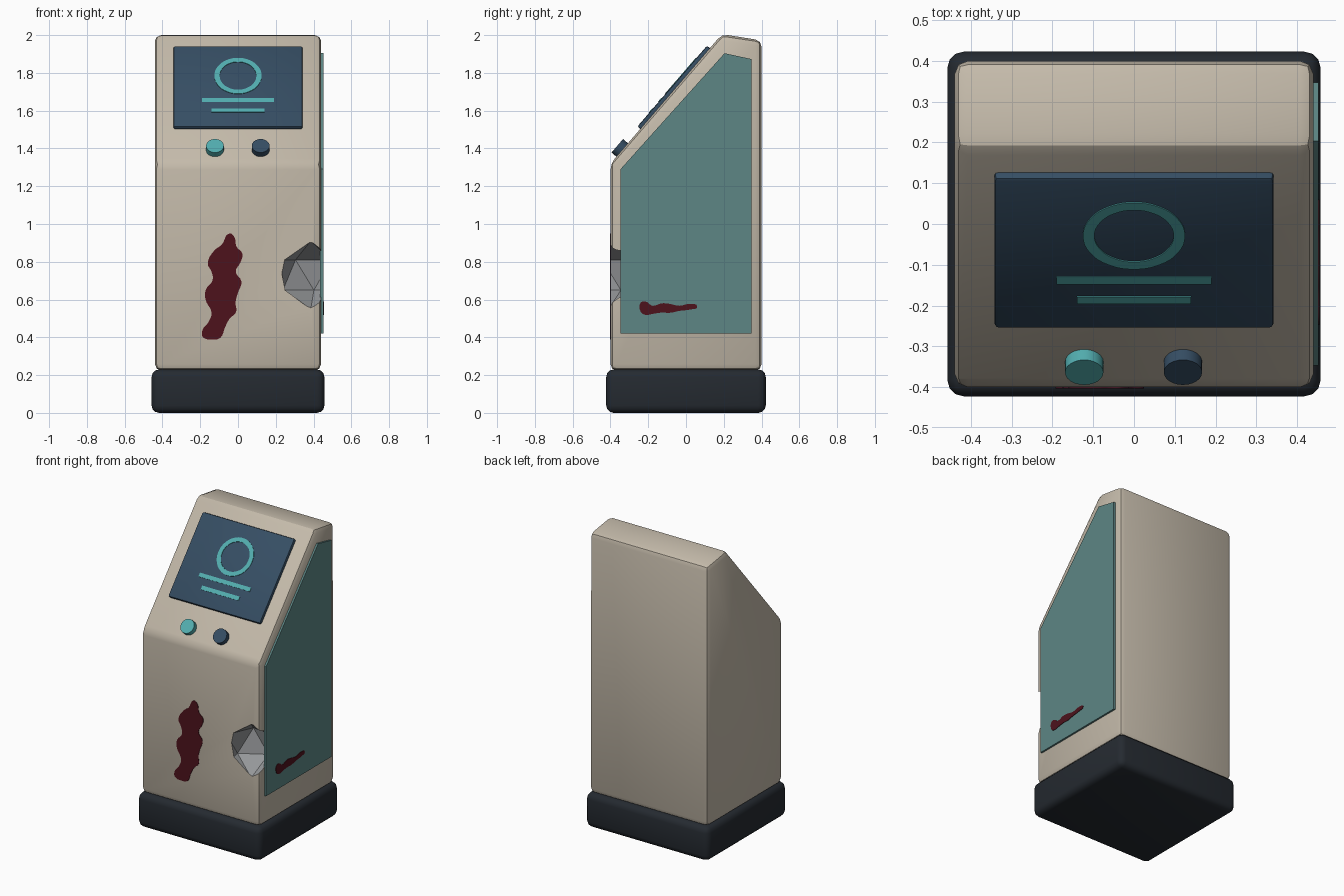
import bpy, bmesh
from math import atan2, cos, sin, pi, radians
from mathutils import Matrix, Vector

if "Cube" in bpy.data.objects:
    bpy.data.objects.remove(bpy.data.objects["Cube"])


def mat(name, *rgb):
    m = bpy.data.materials.new(name)
    m.diffuse_color = (*rgb, 1)
    m.use_nodes = True
    m.node_tree.nodes["Principled BSDF"].inputs["Base Color"].default_value = m.diffuse_color
    return m


TAN = mat("tan", .55, .49, .40)
BLACK = mat("charcoal", .018, .023, .030)
NAVY = mat("navy", .036, .075, .125)
CYAN = mat("cyan", .085, .42, .43)
TEAL = mat("teal", .11, .24, .235)
RED = mat("dark_red", .075, .006, .012)
GREY = mat("grey", .30, .31, .32)

# Frame of the sloping face: x right, y up the slope, z outwards
TILT = atan2(.685, .59)
SLOPE = Matrix.Translation((0, -.40, 1.32)) @ Matrix.Rotation(TILT, 4, 'X')
FRONT = Matrix.Rotation(pi / 2, 4, 'X')
RIGHT = Matrix.Rotation(pi / 2, 4, 'Z') @ FRONT


def finish(name, bm, material, bevel=0, segments=2):
    if bevel:
        bmesh.ops.bevel(bm, geom=bm.edges[:], offset=bevel, segments=segments,
                        profile=.5, affect='EDGES', clamp_overlap=True)
    bmesh.ops.recalc_face_normals(bm, faces=bm.faces[:])
    me = bpy.data.meshes.new(name)
    bm.to_mesh(me)
    bm.free()
    ob = bpy.data.objects.new(name, me)
    bpy.context.collection.objects.link(ob)
    me.materials.append(material)
    return ob


def activate(ob):
    bpy.ops.object.select_all(action='DESELECT')
    ob.select_set(True)
    bpy.context.view_layer.objects.active = ob


def smooth(ob, angle=30):
    activate(ob)
    bpy.ops.object.shade_smooth_by_angle(angle=radians(angle))
    return ob


def box(name, size, centre, material, frame=Matrix(), bevel=0, segments=2):
    bm = bmesh.new()
    bmesh.ops.create_cube(bm, size=1)
    bmesh.ops.scale(bm, vec=size, verts=bm.verts)
    bmesh.ops.translate(bm, vec=centre, verts=bm.verts)
    bmesh.ops.transform(bm, matrix=frame, verts=bm.verts)
    return smooth(finish(name, bm, material, bevel, segments))


def side_prism(name, profile, x0, x1, material, bevel=0):
    """Extrude a (y, z) profile from x0 to x1."""
    bm = bmesh.new()
    face = bm.faces.new([bm.verts.new((x0, y, z)) for y, z in profile])
    new = bmesh.ops.extrude_face_region(bm, geom=[face])['geom']
    bmesh.ops.translate(bm, vec=(x1 - x0, 0, 0),
                        verts=[v for v in new if isinstance(v, bmesh.types.BMVert)])
    return smooth(finish(name, bm, material, bevel))


def flat_shape(name, loops, frame, material):
    """Thin filled shape bounded by smooth closed outlines."""
    cu = bpy.data.curves.new(name, 'CURVE')
    cu.dimensions, cu.fill_mode = '2D', 'BOTH'
    cu.resolution_u, cu.extrude = 4, .002
    for pts in loops:
        sp = cu.splines.new('BEZIER')
        sp.bezier_points.add(len(pts) - 1)
        for bp, (x, y) in zip(sp.bezier_points, pts):
            bp.co = (x, y, 0)
            bp.handle_left_type = bp.handle_right_type = 'AUTO'
        sp.use_cyclic_u = True
    cu.materials.append(material)
    ob = bpy.data.objects.new(name, cu)
    bpy.context.collection.objects.link(ob)
    ob.matrix_world = frame
    activate(ob)
    bpy.ops.object.convert(target='MESH')


def circle(cy, r, n=12):
    return [(r * cos(2 * pi * i / n), cy + r * sin(2 * pi * i / n)) for i in range(n)]


# Plinth
box("base_plinth", (.915, .845, .23), (0, 0, .115), BLACK, bevel=.04, segments=3)

# Cabinet
body = side_prism("cabinet_body", [(-.40, .225), (-.40, 1.32), (.19, 2.005),
                                   (.40, 1.972), (.40, .225)], -.44, .44, TAN, .033)

# Faceted dent broken out of the front right corner
bm = bmesh.new()
bmesh.ops.create_icosphere(bm, subdivisions=1, radius=.18,
                           matrix=Matrix.Translation((.385, -.41, .73))
                           @ Matrix.Rotation(radians(-24), 4, 'Z'))
cutter = finish("dent_cutter", bm, GREY)
cutter.hide_render = True
body.data.materials.append(GREY)
mod = body.modifiers.new("dent", 'BOOLEAN')
mod.object, mod.operation, mod.solver = cutter, 'DIFFERENCE', 'EXACT'
mod.material_mode = 'TRANSFER'
activate(body)
bpy.ops.object.modifier_apply(modifier="dent")
bpy.data.objects.remove(cutter)

# Side panel
side_prism("side_panel", [(-.347, .42), (-.347, 1.29), (.204, 1.904),
                          (.347, 1.873), (.347, .42)], .435, .452, TEAL)

# Screen with ring and bars
box("screen", (.684, .565, .03), (0, .524, .005), NAVY, SLOPE, .01)
flat_shape("screen_ring", [circle(.594, .125), circle(.594, .097)],
           SLOPE @ Matrix.Translation((0, 0, .021)), CYAN)
for i, (s, w) in enumerate([(.425, .38), (.352, .28)]):
    box(f"screen_bar_{i + 1}", (w, .026, .004), (0, s, .021), CYAN, SLOPE)

# Buttons
for name, x, m in [("left_button", -.122, CYAN), ("right_button", .12, NAVY)]:
    bm = bmesh.new()
    bmesh.ops.create_cone(bm, cap_ends=True, segments=24, radius1=.047, radius2=.047,
                          depth=.045, matrix=SLOPE @ Matrix.Translation((x, .095, .0115)))
    smooth(finish(name, bm, m))

# Stains
flat_shape("front_stain", [[
    (-.045, .95), (-.019, .93), (-.008, .88), (.023, .843), (.012, .795), (-.012, .748),
    (.018, .695), (0, .637), (-.013, .584), (-.010, .535), (-.045, .498), (-.07, .45),
    (-.093, .398), (-.14, .388), (-.187, .403), (-.187, .44), (-.155, .483), (-.14, .53),
    (-.172, .60), (-.17, .653), (-.135, .70), (-.14, .748), (-.16, .79), (-.125, .86),
    (-.085, .892)]], Matrix.Translation((0, -.401, 0)) @ FRONT, RED)
flat_shape("side_stain", [[
    (-.24, .583), (-.215, .59), (-.177, .567), (-.13, .58), (-.085, .577), (-.035, .567),
    (.02, .577), (.06, .563), (.02, .547), (-.035, .54), (-.085, .53), (-.13, .531),
    (-.172, .525), (-.22, .52), (-.24, .536)]],
    Matrix.Translation((.453, 0, 0)) @ RIGHT, RED)
